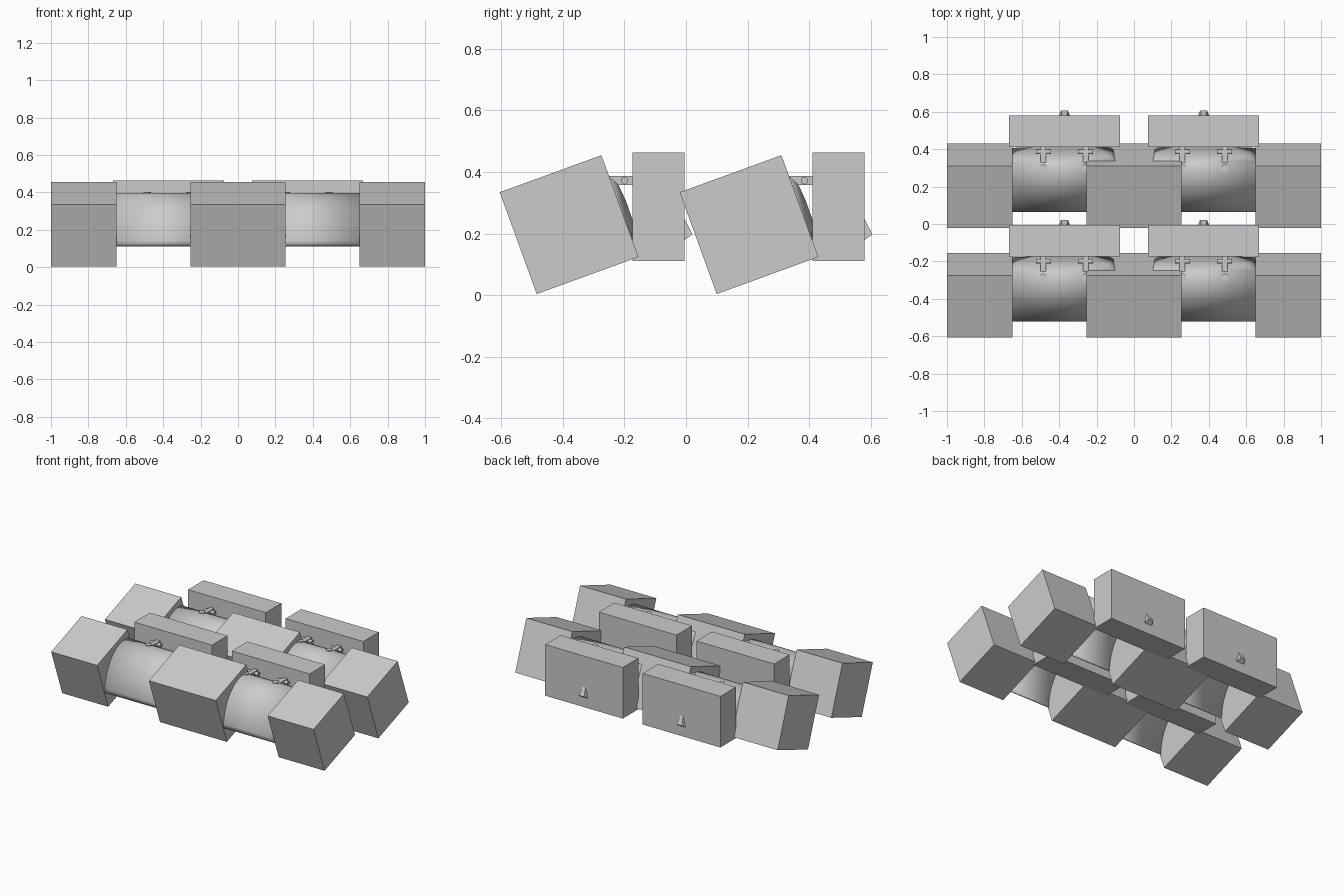
import bpy, bmesh, math
from mathutils import Matrix, Vector

if "Cube" in bpy.data.objects:
    bpy.data.objects.remove(bpy.data.objects["Cube"])

grey = bpy.data.materials.new("plain_grey")
grey.diffuse_color = (0.6, 0.6, 0.6, 1)
grey.use_nodes = True
grey.node_tree.nodes["Principled BSDF"].inputs["Base Color"].default_value = grey.diffuse_color
ROW = 0.585      # spacing between the two rows
UNIT_X = 0.372   # centre of each hood and plate pair


def finish(name, bm, smooth=False):
    bmesh.ops.recalc_face_normals(bm, faces=bm.faces)
    me = bpy.data.meshes.new(name)
    bm.to_mesh(me)
    bm.free()
    me.materials.append(grey)
    ob = bpy.data.objects.new(name, me)
    bpy.context.collection.objects.link(ob)
    if smooth:
        bpy.ops.object.select_all(action='DESELECT')
        ob.select_set(True)
        bpy.context.view_layer.objects.active = ob
        bpy.ops.object.shade_smooth_by_angle(angle=math.radians(30))
    return ob


def box(name, center, size, tilt=0):
    bm = bmesh.new()
    m = Matrix.Translation(center) @ Matrix.Rotation(math.radians(tilt), 4, 'X')
    bmesh.ops.create_cube(bm, size=1, matrix=m @ Matrix.Diagonal((*size, 1)))
    return finish(name, bm)


def rod(name, center, radius, length, axis):
    bm = bmesh.new()
    rot = Matrix.Rotation(math.pi / 2, 4, axis) if axis != 'Z' else Matrix()
    bmesh.ops.create_cone(bm, cap_ends=True, segments=16, radius1=radius, radius2=radius,
                          depth=length, matrix=Matrix.Translation(center) @ rot)
    return finish(name, bm, True)


def hood(cx, dy):
    # curved shell: quarter round front, then a narrowing back
    w = 0.275
    cols = []
    for i in range(17):
        a = math.radians(90 * i / 16)
        cols.append((-0.30 - 0.222 * math.cos(a), 0.113 + 0.285 * math.sin(a), w))
    cols += [(-0.275, 0.395, w), (-0.25, 0.385, w), (-0.22, 0.36, 0.235),
             (-0.195, 0.305, 0.18), (-0.172, 0.24, 0.13), (-0.172, 0.17, 0.13)]
    bm = bmesh.new()
    sides = [[bm.verts.new((cx + s * h, y + dy, z)) for y, z, h in cols] for s in (-1, 1)]
    l, r = sides
    for i in range(len(cols) - 1):
        bm.faces.new((l[i], l[i + 1], r[i + 1], r[i]))
    # slanted cheeks closing the narrowing back
    for s, side in zip((-1, 1), sides):
        foot = bm.verts.new((cx + s * w, dy - 0.178, 0.17))
        for i in range(18, len(cols) - 1):
            bm.faces.new((side[i], side[i + 1], foot))
    ob = finish("hood", bm, True)
    mod = ob.modifiers.new("thickness", 'SOLIDIFY')
    mod.thickness = 0.006
    mod.offset = -1


def spike(cx, dy):
    # small wedge on the rear of the plate
    pts = [(-0.03, 0.178), (0.03, 0.178), (0.012, 0.25), (-0.012, 0.25)]
    bm = bmesh.new()
    base = [bm.verts.new((cx + x, dy - 0.006, z)) for x, z in pts]
    tip = [bm.verts.new((cx + x, dy + 0.021, 0.197)) for x in (-0.019, 0.019)]
    bm.faces.new(base)
    bm.faces.new((base[0], base[1], tip[1], tip[0]))
    bm.faces.new((base[2], base[3], tip[0], tip[1]))
    bm.faces.new((base[1], base[2], tip[1]))
    bm.faces.new((base[3], base[0], tip[0]))
    finish("rear_spike", bm)


for dy in (0, ROW):
    # tilted blocks
    for name, cx, width in (("left_block", -0.825, 0.35), ("middle_block", 0, 0.51),
                            ("right_block", 0.825, 0.35)):
        box(name, (cx, -0.38 + dy, 0.229), (width, 0.352, 0.352), 20)
    for s in (-1, 1):
        cx = s * UNIT_X
        hood(s * 0.375, dy)
        # upright back plate
        box("back_plate", (cx, -0.09 + dy, 0.287), (0.592, 0.169, 0.352))
        spike(cx, dy)
        # hinge arms from hood to plate
        for t in (-1, 1):
            x = cx + t * 0.113
            box("hinge_arm", (x, -0.225 + dy, 0.372), (0.03, 0.12, 0.03))
            rod("hinge_pin", (x, -0.285 + dy, 0.38), 0.02, 0.044, 'Z')
            rod("hinge_bar", (x, -0.2 + dy, 0.372), 0.012, 0.08, 'Y')
